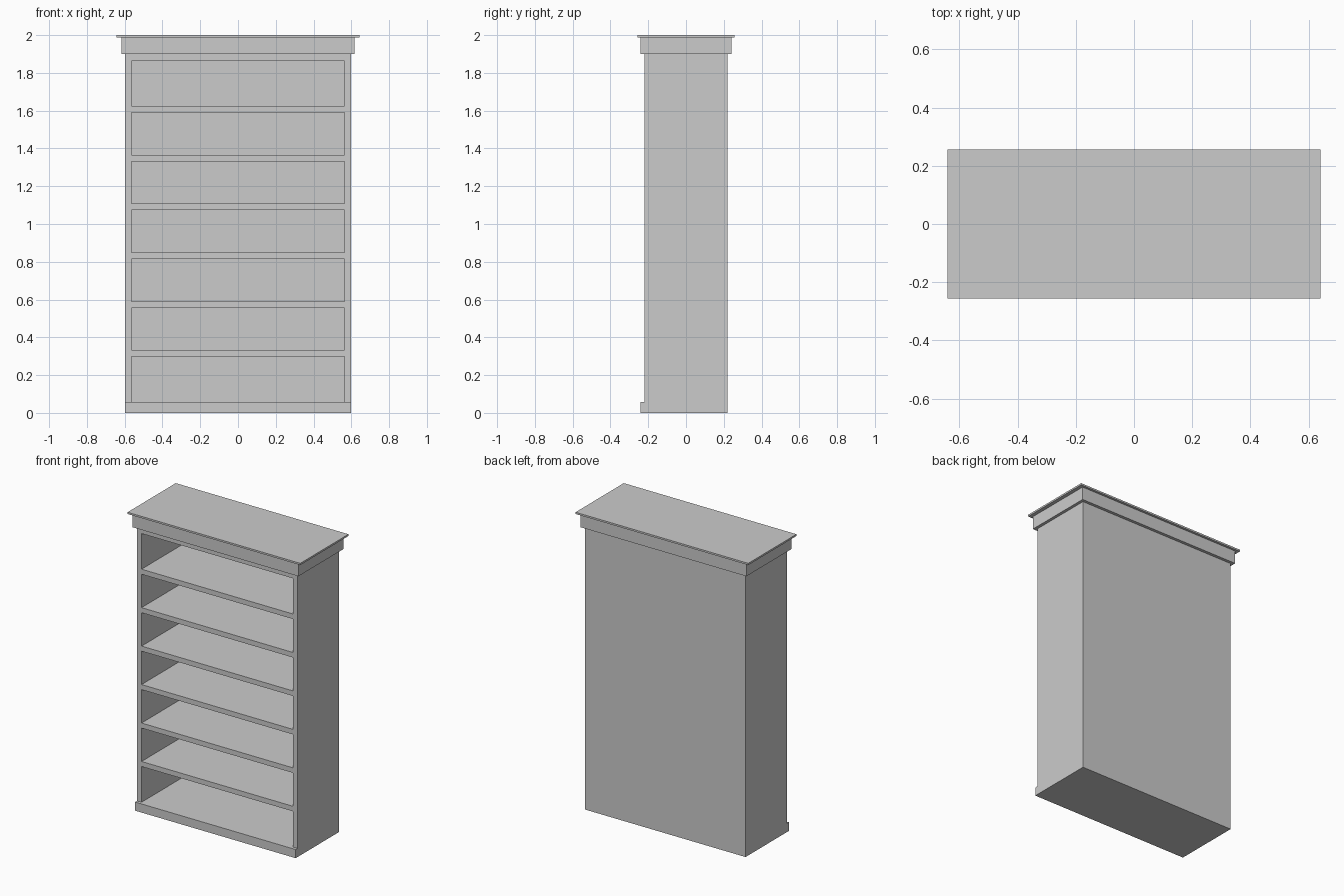
import bpy

if "Cube" in bpy.data.objects:
    bpy.data.objects.remove(bpy.data.objects["Cube"])

HALF_W, HALF_D = 0.597, 0.22   # carcass half width and half depth
BOARD = 0.034                  # side and shelf thickness
BACK = 0.016                   # back panel thickness
BODY_TOP = 1.90


def box(name, x0, x1, y0, y1, z0, z1):
    bpy.ops.mesh.primitive_cube_add(
        size=1, location=((x0 + x1) / 2, (y0 + y1) / 2, (z0 + z1) / 2))
    ob = bpy.context.object
    ob.name = name
    ob.scale = (x1 - x0, y1 - y0, z1 - z0)
    bpy.ops.object.transform_apply(location=False, rotation=False, scale=True)
    return ob


inner_w = HALF_W - BOARD
inner_y = HALF_D - BACK

# Side panels
for label, s in (("left", -1), ("right", 1)):
    xs = sorted((s * HALF_W, s * inner_w))
    box(label + "_side_panel", *xs, -HALF_D, HALF_D, 0, BODY_TOP)

# Back panel between the sides
box("back_panel", -inner_w, inner_w, inner_y, HALF_D, 0, BODY_TOP)

# Bottom and top boards
box("bottom_board", -inner_w, inner_w, -HALF_D, inner_y, 0, 0.058)
box("top_board", -inner_w, inner_w, -HALF_D, inner_y, 1.864, BODY_TOP)

# Six evenly spaced shelves
for i in range(6):
    z = 0.315 + i * 0.2585
    box(f"shelf_{i + 1}", -inner_w, inner_w, -HALF_D, inner_y,
        z - BOARD / 2, z + BOARD / 2)

# Plinth strip along the front
box("plinth", -HALF_W, HALF_W, -0.24, -HALF_D, 0, 0.058)

# Cornice and overhanging top slab
box("cornice", -0.617, 0.617, -0.24, 0.24, BODY_TOP, 1.988)
box("top_slab", -0.642, 0.642, -0.256, 0.256, 1.988, 2.0)
